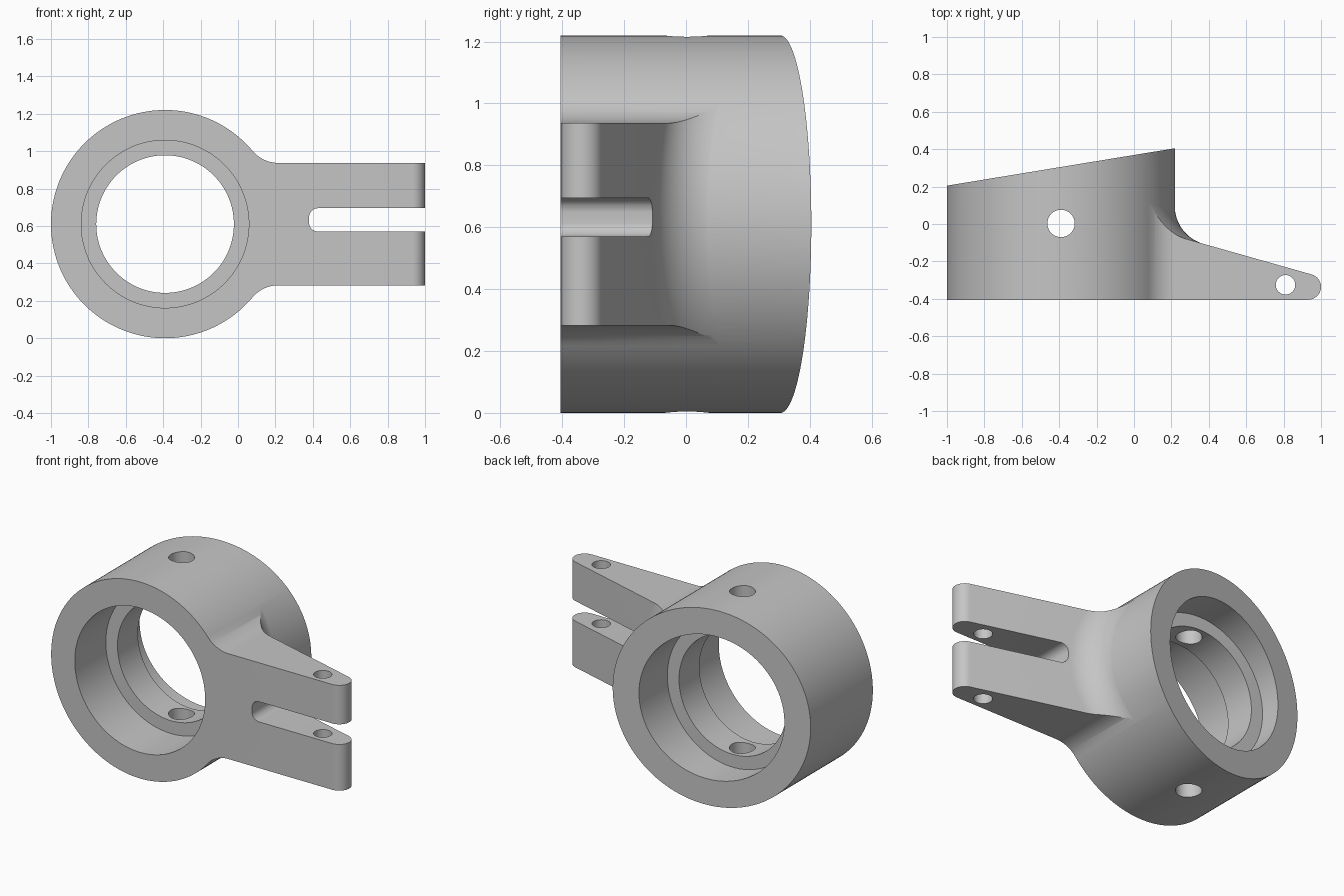
import bpy
import bmesh
from math import sin, cos, tan, atan, pi, sqrt, radians
from mathutils import Vector

cube = bpy.data.objects.get("Cube")
if cube:
    bpy.data.objects.remove(cube, do_unlink=True)

# Main dimensions
CX, CZ, R = -0.39, 0.61, 0.61      # ring axis and outer radius
FRONT = -0.405
ARM_HALF = 0.327                   # half height of the arm
SLOPE = -0.283                     # slope of the arm's back face

metal = bpy.data.materials.new("grey metal")
metal.use_nodes = True
GREY = (0.56, 0.56, 0.56, 1)
metal.diffuse_color = GREY
metal.node_tree.nodes["Principled BSDF"].inputs["Base Color"].default_value = GREY


def arc(cx, cy, r, a0, a1, n):
    """Points on an arc, angles in radians."""
    return [(cx + r * cos(a0 + (a1 - a0) * i / n),
             cy + r * sin(a0 + (a1 - a0) * i / n)) for i in range(n + 1)]


def circle(cx, cy, r, n=64):
    return arc(cx, cy, r, 0, 2 * pi, n)[:-1]


def loft(name, loops):
    """Closed solid through a list of equal-length point loops."""
    bm = bmesh.new()
    rows = [[bm.verts.new(p) for p in loop] for loop in loops]
    n = len(rows[0])
    for a, b in zip(rows, rows[1:]):
        for i in range(n):
            j = (i + 1) % n
            bm.faces.new((a[i], a[j], b[j], b[i]))
    bm.faces.new(rows[0])
    bm.faces.new(rows[-1])
    bmesh.ops.recalc_face_normals(bm, faces=bm.faces)
    mesh = bpy.data.meshes.new(name)
    bm.to_mesh(mesh)
    bm.free()
    mesh.materials.append(metal)
    obj = bpy.data.objects.new(name, mesh)
    bpy.context.collection.objects.link(obj)
    return obj


def along_y(name, pts, y0, y1):
    return loft(name, [[(x, y, z) for x, z in pts] for y in (y0, y1)])


def along_z(name, pts, z0, z1):
    return loft(name, [[(x, y, z) for x, y in pts] for z in (z0, z1)])


def combine(target, tool, operation):
    mod = target.modifiers.new("combine", "BOOLEAN")
    mod.object, mod.operation, mod.solver = tool, operation, "EXACT"
    bpy.context.view_layer.objects.active = target
    bpy.ops.object.modifier_apply(modifier=mod.name)
    bpy.data.objects.remove(tool, do_unlink=True)


# Ring with a slanted back face
rim = circle(CX, CZ, R, 160)
bracket = loft("clamp_bracket", [
    [(x, FRONT, z) for x, z in rim],
    [(x, 0.205 + 0.164 * (x + 1), z) for x, z in rim]])


# Arm: side profile with rounded tip and a fillet that follows the ring
def arm_profile(z):
    wall = CX + sqrt(R * R - (z - CZ) ** 2) - 0.002
    lean, fillet = atan(SLOPE), 0.21
    corner = -0.10 + SLOPE * (wall - 0.35)
    top = corner + fillet * tan((pi / 2 + lean) / 2)
    pts = [(wall - 0.1, FRONT)]
    pts += arc(0.931, -0.336, 0.069, -pi / 2, pi / 2 + lean, 16)
    pts += arc(wall + fillet, top, fillet, 1.5 * pi + lean, pi, 16)
    pts.append((wall - 0.1, top))
    return [(x, y, z) for x, y in pts]


STEPS = 40
arm = loft("arm", [arm_profile(CZ - 0.42 + 0.84 * i / STEPS) for i in range(STEPS + 1)])

# Front outline of the arm, flaring into the ring
blend = (R * R - ARM_HALF ** 2 - 0.607 ** 2) / (2 * (ARM_HALF - R))
blend = abs(blend)
flare_z = ARM_HALF + blend
flare_x = sqrt((R + blend) ** 2 - flare_z ** 2)
swing = atan(flare_x / flare_z)
upper = [(1.2, ARM_HALF)]
upper += arc(CX + flare_x, flare_z, blend, -pi / 2, -pi / 2 - swing, 16)
last = Vector(upper[-1])
upper.append((last.x - 0.06, last.y - 0.05))
outline = [(x, CZ + z) for x, z in upper] + [(x, CZ - z) for x, z in reversed(upper)]
combine(arm, along_y("arm_outline", outline, -0.6, 0.6), "INTERSECT")
combine(bracket, arm, "UNION")

# Through bore and a counterbore from each side
for name, r, y0, y1 in (("bore", 0.368, -0.7, 0.7),
                        ("front_counterbore", 0.448, -0.7, -0.1),
                        ("back_counterbore", 0.448, 0.1, 0.7)):
    combine(bracket, along_y(name, circle(CX, CZ, r, 128), y0, y1), "DIFFERENCE")

# Slot between the two fork prongs, with rounded inner corners
slot = [(1.2, 0.57)]
slot += arc(0.428, 0.618, 0.048, 1.5 * pi, pi, 8)
slot += arc(0.428, 0.647, 0.048, pi, pi / 2, 8)
slot.append((1.2, 0.695))
combine(bracket, along_y("slot", slot, -0.7, 0.7), "DIFFERENCE")

# Set-screw hole through the ring and pin hole through the prongs
for name, x, y, r in (("screw_hole", CX, 0.003, 0.073), ("pin_hole", 0.81, -0.325, 0.052)):
    combine(bracket, along_z(name, circle(x, y, r), -0.3, 1.6), "DIFFERENCE")

# Smooth shading with crisp edges
bpy.ops.object.select_all(action="DESELECT")
bracket.select_set(True)
bpy.context.view_layer.objects.active = bracket
bpy.ops.object.shade_smooth_by_angle(angle=radians(25))
